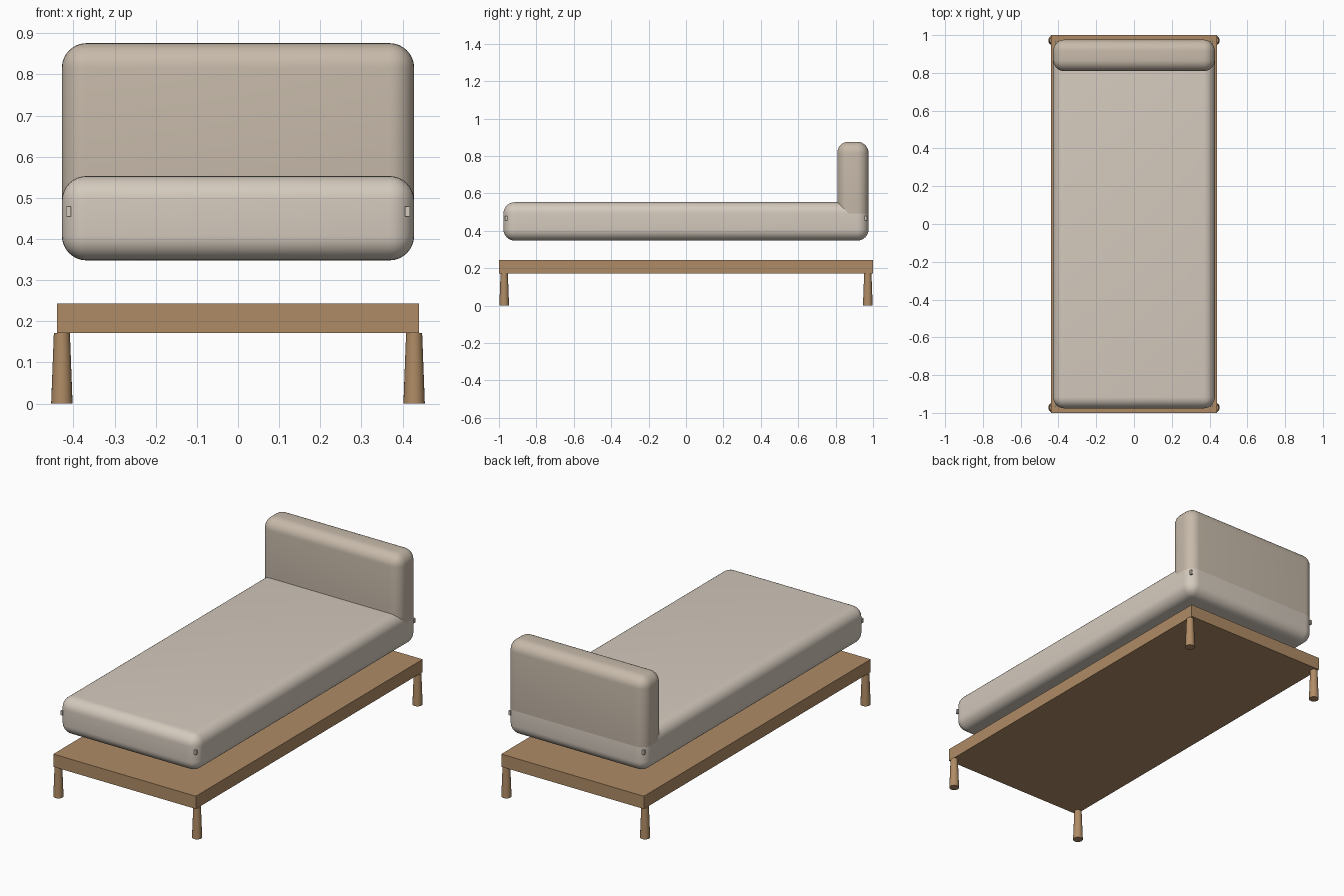
import bpy, bmesh, math

if "Cube" in bpy.data.objects:
    bpy.data.objects.remove(bpy.data.objects["Cube"])


def material(name, rgb):
    m = bpy.data.materials.new(name)
    m.diffuse_color = (*rgb, 1)
    m.use_nodes = True
    m.node_tree.nodes["Principled BSDF"].inputs["Base Color"].default_value = m.diffuse_color
    return m


wood = material("wood", (0.43, 0.26, 0.13))
linen = material("linen", (0.66, 0.59, 0.51))
upholstery = material("upholstery", (0.57, 0.49, 0.40))


def box(name, lo, hi, mat, radius=0):
    """Box between two corners, with rounded edges if a radius is given."""
    bm = bmesh.new()
    bmesh.ops.create_cube(bm, size=1)
    for v in bm.verts:
        v.co = [l + (c + 0.5) * (h - l) for c, l, h in zip(v.co, lo, hi)]
    if radius:
        bmesh.ops.bevel(bm, geom=bm.edges[:], offset=radius, segments=8,
                        profile=0.5, affect='EDGES')
        for f in bm.faces:
            f.smooth = True
    return finish(name, bm, mat)


def finish(name, bm, mat):
    mesh = bpy.data.meshes.new(name)
    bm.to_mesh(mesh)
    bm.free()
    mesh.materials.append(mat)
    ob = bpy.data.objects.new(name, mesh)
    bpy.context.collection.objects.link(ob)
    return ob


# Wooden platform
box("platform", (-0.44, -1, 0.172), (0.44, 1, 0.243), wood)

# Floating mattress and the headboard cushion sunk into it
box("mattress", (-0.428, -0.976, 0.348), (0.428, 0.976, 0.553), linen, 0.06)
box("headboard", (-0.428, 0.809, 0.43), (0.428, 0.976, 0.876), upholstery, 0.06)

for sx, side in ((-1, "left"), (1, "right")):
    for sy, end in ((-1, "front"), (1, "back")):
        # Tapered leg, wider at the floor
        bm = bmesh.new()
        bmesh.ops.create_cone(bm, cap_ends=True, segments=24, radius1=0.026,
                              radius2=0.0195, depth=0.172)
        bmesh.ops.translate(bm, verts=bm.verts, vec=(sx * 0.428, sy * 0.972, 0.086))
        for f in bm.faces:
            f.smooth = len(f.verts) == 4
        for e in bm.edges:
            e.smooth = all(f.smooth for f in e.link_faces)
        finish(f"{end}_{side}_leg", bm, wood)

        # Small tab on the mattress corner
        x, y = sx * 0.412, sy * 0.962
        box(f"{end}_{side}_tab", (x - 0.006, y - 0.007, 0.455),
            (x + 0.006, y + 0.007, 0.479), linen)
